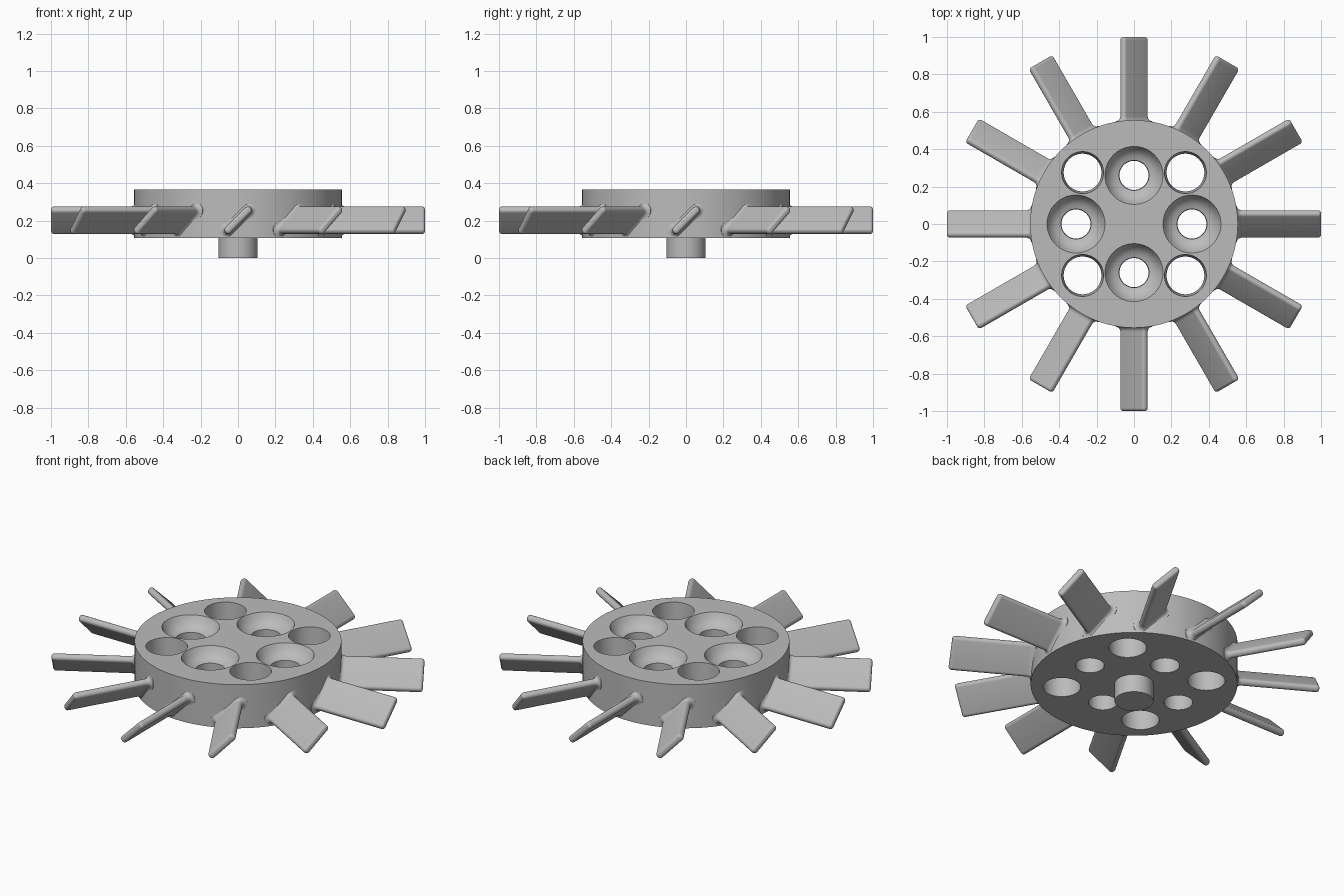
import bpy, bmesh
from math import cos, sin, pi, radians
from mathutils import Vector, Matrix

if "Cube" in bpy.data.objects:
    bpy.data.objects.remove(bpy.data.objects["Cube"])

grey = bpy.data.materials.new("light_grey")
grey.use_nodes = True
GREY = (0.5, 0.5, 0.5, 1)
grey.diffuse_color = GREY
grey.node_tree.nodes["Principled BSDF"].inputs["Base Color"].default_value = GREY


def make_object(name, bm):
    bmesh.ops.recalc_face_normals(bm, faces=bm.faces)
    mesh = bpy.data.meshes.new(name)
    bm.to_mesh(mesh)
    bm.free()
    mesh.materials.append(grey)
    obj = bpy.data.objects.new(name, mesh)
    bpy.context.collection.objects.link(obj)
    return obj


def smooth(obj):
    bpy.ops.object.select_all(action='DESELECT')
    obj.select_set(True)
    bpy.context.view_layer.objects.active = obj
    bpy.ops.object.shade_smooth_by_angle(angle=radians(30))


def loft(rings, bm):
    """Skin a list of equal closed rings and cap both ends."""
    loops = [[bm.verts.new(p) for p in ring] for ring in rings]
    for a, b in zip(loops, loops[1:]):
        for i in range(len(a)):
            j = (i + 1) % len(a)
            bm.faces.new((a[i], a[j], b[j], b[i]))
    bm.faces.new(loops[0])
    bm.faces.new(loops[-1])


def turned(name, profile, x=0, y=0, sides=64):
    """Solid of revolution from (radius, z) pairs."""
    bm = bmesh.new()
    loft([[(x + r * cos(2 * pi * i / sides), y + r * sin(2 * pi * i / sides), z)
           for i in range(sides)] for r, z in profile], bm)
    return make_object(name, bm)


# Hub disc
BOTTOM, TOP, RADIUS = 0.107, 0.365, 0.555
hub = turned("hub_disc", [(RADIUS, BOTTOM), (RADIUS, TOP)], sides=128)

# Hole cutters: plain holes on the diagonals, dished holes on the axes
plain = [(0.1, 0.05), (0.101, BOTTOM), (0.112, TOP), (0.113, 0.4)]
dished = [(0.077, 0.05), (0.08, 0.296), (0.104, 0.304), (0.125, 0.318),
          (0.142, 0.339), (0.155, TOP), (0.155, 0.4)]
cutters = [turned("hole_cutter", plain, sx * 0.275, sy * 0.275)
           for sx in (-1, 1) for sy in (-1, 1)]
cutters += [turned("dish_cutter", dished, x, y)
            for x, y in ((0.31, 0), (-0.31, 0), (0, 0.26), (0, -0.26))]

bpy.context.view_layer.objects.active = hub
for cutter in cutters:
    mod = hub.modifiers.new("hole", 'BOOLEAN')
    mod.operation = 'DIFFERENCE'
    mod.solver = 'EXACT'
    mod.object = cutter
    bpy.ops.object.modifier_apply(modifier=mod.name)
for cutter in cutters:
    bpy.data.objects.remove(cutter)
smooth(hub)

# Shaft stub under the hub
smooth(turned("shaft", [(0.104, 0), (0.104, BOTTOM + 0.01)]))

# Pitched blades with a filleted root and rounded tip
CORE_W, CORE_T, EDGE, FILLET = 0.076, 0.002, 0.018, 0.026
MID_Z = 0.2015
ACROSS = Vector((0, 1, 1)).normalized()
THROUGH = Vector((0, -1, 1)).normalized()


def section(r, grow):
    """Rounded rectangle across the blade at radius r."""
    ring = []
    for k, (sw, st) in enumerate(((1, 1), (-1, 1), (-1, -1), (1, -1))):
        for step in range(7):
            a = pi / 2 * (k + step / 6)
            p = (ACROSS * (sw * CORE_W + (EDGE + grow) * cos(a))
                 + THROUGH * (st * CORE_T + (EDGE + grow) * sin(a)))
            p += Vector((r, 0, MID_Z))
            p.z = max(p.z, BOTTOM + 0.001)
            ring.append(p)
    return ring


STEPS = [pi / 2 * i / 6 for i in range(7)]
ROOT, ROUND = RADIUS - 0.006, 0.016
stations = [(0.51, FILLET)]
stations += [(ROOT + FILLET * (1 - cos(a)), FILLET * (1 - sin(a))) for a in STEPS]
stations += [(1 - ROUND + ROUND * sin(a), ROUND * (cos(a) - 1)) for a in STEPS]

for n in range(12):
    bm = bmesh.new()
    loft([section(r, g) for r, g in stations], bm)
    bm.transform(Matrix.Rotation(n * pi / 6, 4, 'Z'))
    smooth(make_object(f"blade_{n + 1}", bm))
